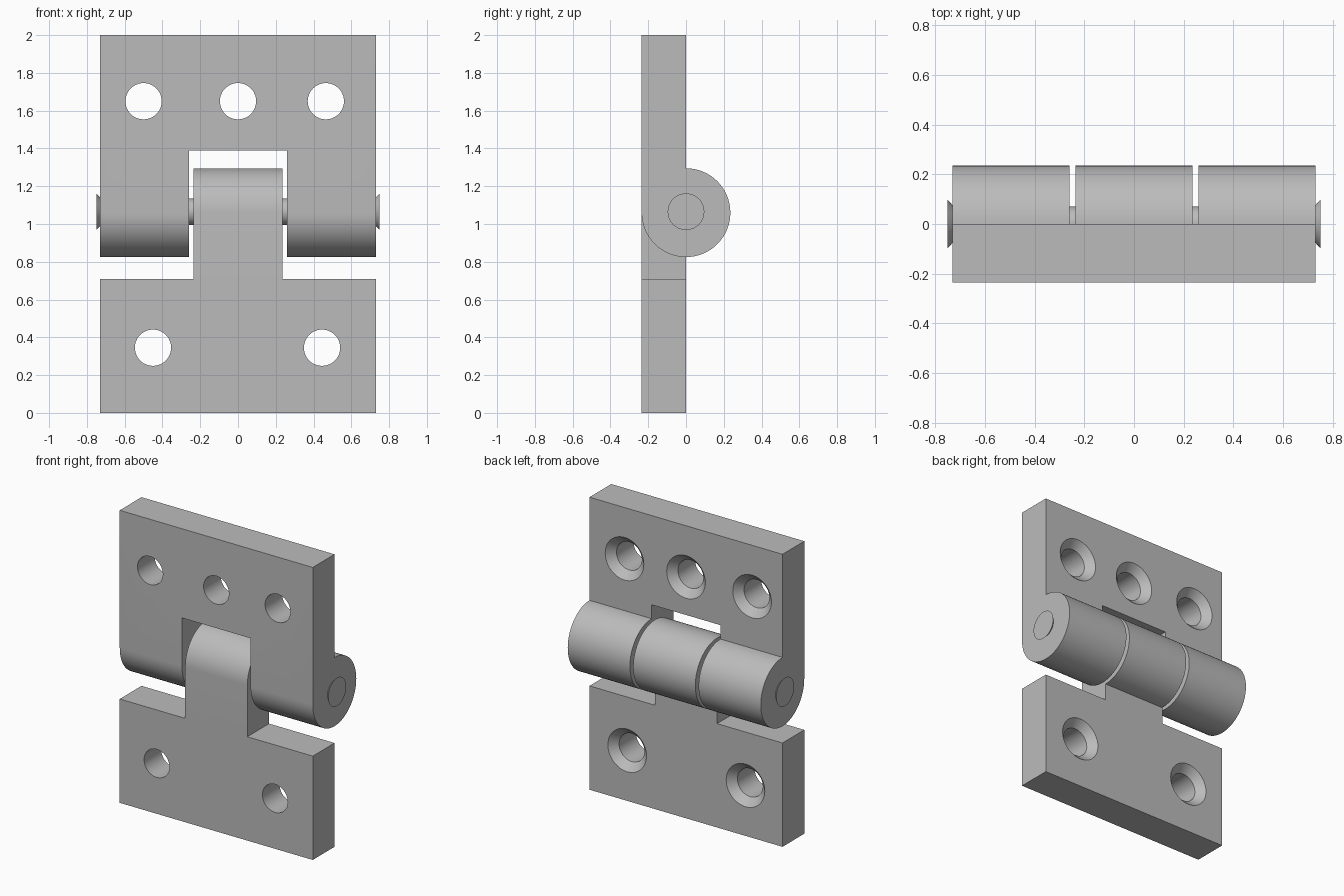
import bpy, bmesh
from math import sin, cos, pi
from mathutils import Matrix

cube = bpy.data.objects.get("Cube")
if cube:
    bpy.data.objects.remove(cube, do_unlink=True)

HALF = 0.73       # half width of both leaves
R = 0.235         # knuckle radius and leaf thickness
AXIS = 1.06       # pin height
TOP = 2.0

steel = bpy.data.materials.new("Grey steel")
steel.use_nodes = True
grey = (0.5, 0.5, 0.5, 1)
steel.diffuse_color = grey
steel.node_tree.nodes["Principled BSDF"].inputs["Base Color"].default_value = grey


def make_object(name, bm):
    bmesh.ops.recalc_face_normals(bm, faces=bm.faces)
    mesh = bpy.data.meshes.new(name)
    bm.to_mesh(mesh)
    bm.free()
    mesh.materials.append(steel)
    obj = bpy.data.objects.new(name, mesh)
    bpy.context.collection.objects.link(obj)
    return obj


def activate(obj):
    bpy.ops.object.select_all(action='DESELECT')
    obj.select_set(True)
    bpy.context.view_layer.objects.active = obj


def leaf(name, end, direction):
    """Side profile of plate and rolled knuckle, extruded across the width."""
    steps = 48
    arc = [(-R * cos(1.5 * pi * i / steps), AXIS - direction * R * sin(1.5 * pi * i / steps))
           for i in range(steps + 1)]
    profile = [(-R, end)] + arc + [(0, end)]
    bm = bmesh.new()
    face = bm.faces.new([bm.verts.new((-HALF, y, z)) for y, z in profile])
    out = bmesh.ops.extrude_face_region(bm, geom=[face])
    moved = [v for v in out["geom"] if isinstance(v, bmesh.types.BMVert)]
    bmesh.ops.translate(bm, verts=moved, vec=(2 * HALF, 0, 0))
    return make_object(name, bm)


def box(x0, x1, z0, z1):
    bm = bmesh.new()
    bmesh.ops.create_cube(bm, size=1)
    bmesh.ops.scale(bm, verts=bm.verts, vec=(x1 - x0, 1, z1 - z0))
    bmesh.ops.translate(bm, verts=bm.verts, vec=((x0 + x1) / 2, 0, (z0 + z1) / 2))
    return make_object("box_cutter", bm)


def lathe(name, profile, axis, center):
    """Closed solid of revolution from (radius, height) pairs."""
    bm = bmesh.new()
    sides = 48
    rings = [[bm.verts.new((r * cos(2 * pi * i / sides), r * sin(2 * pi * i / sides), h))
              for i in range(sides)] for r, h in profile]
    for a, b in zip(rings, rings[1:]):
        for i in range(sides):
            j = (i + 1) % sides
            bm.faces.new((a[i], a[j], b[j], b[i]))
    bm.faces.new(rings[0])
    bm.faces.new(rings[-1])
    turn = Matrix.Rotation(pi / 2, 4, 'Y') if axis == 'X' else Matrix.Rotation(-pi / 2, 4, 'X')
    bmesh.ops.transform(bm, verts=bm.verts, matrix=Matrix.Translation(center) @ turn)
    return make_object(name, bm)


def screw_hole(x, z):
    """Straight hole with a countersink on the back face."""
    profile = [(0.096, -0.3), (0.096, -0.05), (0.146, 0), (0.146, 0.1)]
    return lathe("hole_cutter", profile, 'Y', (x, 0, z))


def cut(obj, cutters):
    activate(obj)
    for cutter in cutters:
        cutter.hide_render = True
        mod = obj.modifiers.new("cut", 'BOOLEAN')
        mod.operation = 'DIFFERENCE'
        mod.solver = 'EXACT'
        mod.object = cutter
        bpy.ops.object.modifier_apply(modifier=mod.name)
        bpy.data.objects.remove(cutter, do_unlink=True)


# Upper leaf: two outer knuckles either side of a notch, three screw holes
upper = leaf("upper_leaf", TOP, 1)
cut(upper, [box(-0.26, 0.26, 0.5, 1.39)]
    + [screw_hole(x, 1.65) for x in (-0.5, 0, 0.465)])

# Lower leaf: one central knuckle, two screw holes
lower = leaf("lower_leaf", 0, -1)
cut(lower, [box(-1, -0.235, 0.71, 1.6), box(0.235, 1, 0.71, 1.6)]
    + [screw_hole(x, 0.345) for x in (-0.45, 0.445)])

# Pin with flared ends
pin = lathe("hinge_pin", [(0.097, -0.75), (0.07, -0.725), (0.07, 0.725), (0.097, 0.75)],
            'X', (0, 0, AXIS + 0.005))

for obj in (upper, lower, pin):
    activate(obj)
    bpy.ops.object.shade_smooth_by_angle(angle=pi / 6)
